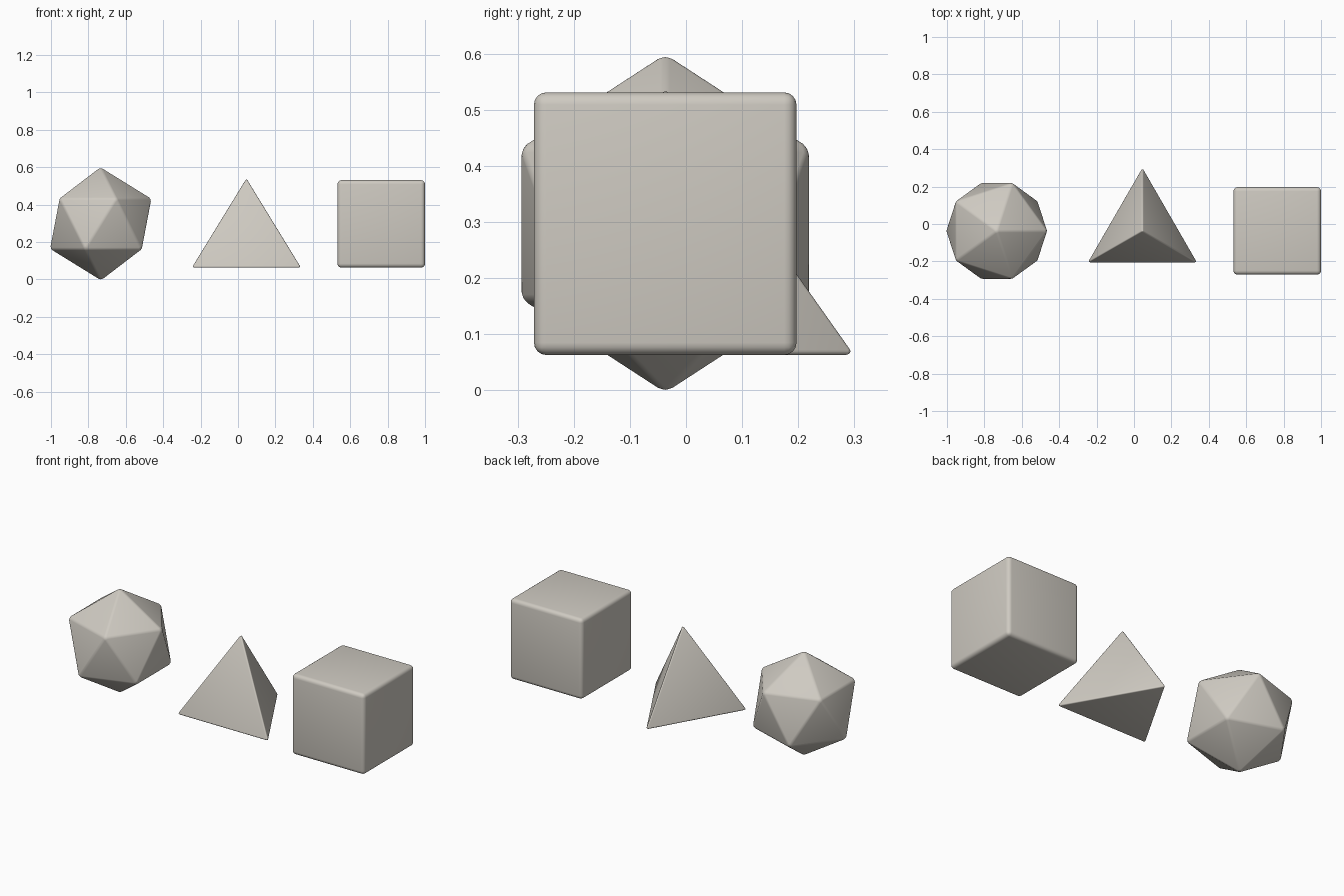
import bpy

# Remove the default cube only
default = bpy.data.objects.get("Cube")
if default:
    bpy.data.objects.remove(default, do_unlink=True)

# One warm grey for all three solids
COLOUR = (0.62, 0.59, 0.535, 1.0)
grey = bpy.data.materials.new("warm_grey")
grey.use_nodes = True
grey.diffuse_color = COLOUR
bsdf = next(n for n in grey.node_tree.nodes if n.type == "BSDF_PRINCIPLED")
bsdf.inputs["Base Color"].default_value = COLOUR
bsdf.inputs["Roughness"].default_value = 0.6

CENTRE_Y = -0.037
BASE_Z = 0.063


def finish(name, bevel):
    """Name the active solid, colour it and round its edges."""
    obj = bpy.context.object
    obj.name = name
    obj.data.name = name
    obj.data.materials.append(grey)
    bpy.ops.object.shade_smooth()
    mod = obj.modifiers.new("rounded_edges", "BEVEL")
    mod.width = bevel
    mod.segments = 4
    mod.limit_method = "NONE"
    return obj


# Cube on the model's left
side = 0.468
bpy.ops.mesh.primitive_cube_add(
    size=side, location=(1 - side / 2, CENTRE_Y, BASE_Z + side / 2))
finish("cube_solid", 0.022)

# Regular tetrahedron in the middle, one corner pointing back
radius = 0.342
height = radius * 2 ** 0.5
bpy.ops.mesh.primitive_cone_add(
    vertices=3, radius1=radius, radius2=0, depth=height,
    location=(0.045, CENTRE_Y, BASE_Z + height / 2))
finish("tetrahedron_solid", 0.010)

# Icosahedron on the model's right, standing on a corner
bpy.ops.mesh.primitive_ico_sphere_add(
    subdivisions=1, radius=0.303, location=(-0.734, CENTRE_Y, 0.2975))
finish("icosahedron_solid", 0.009)
